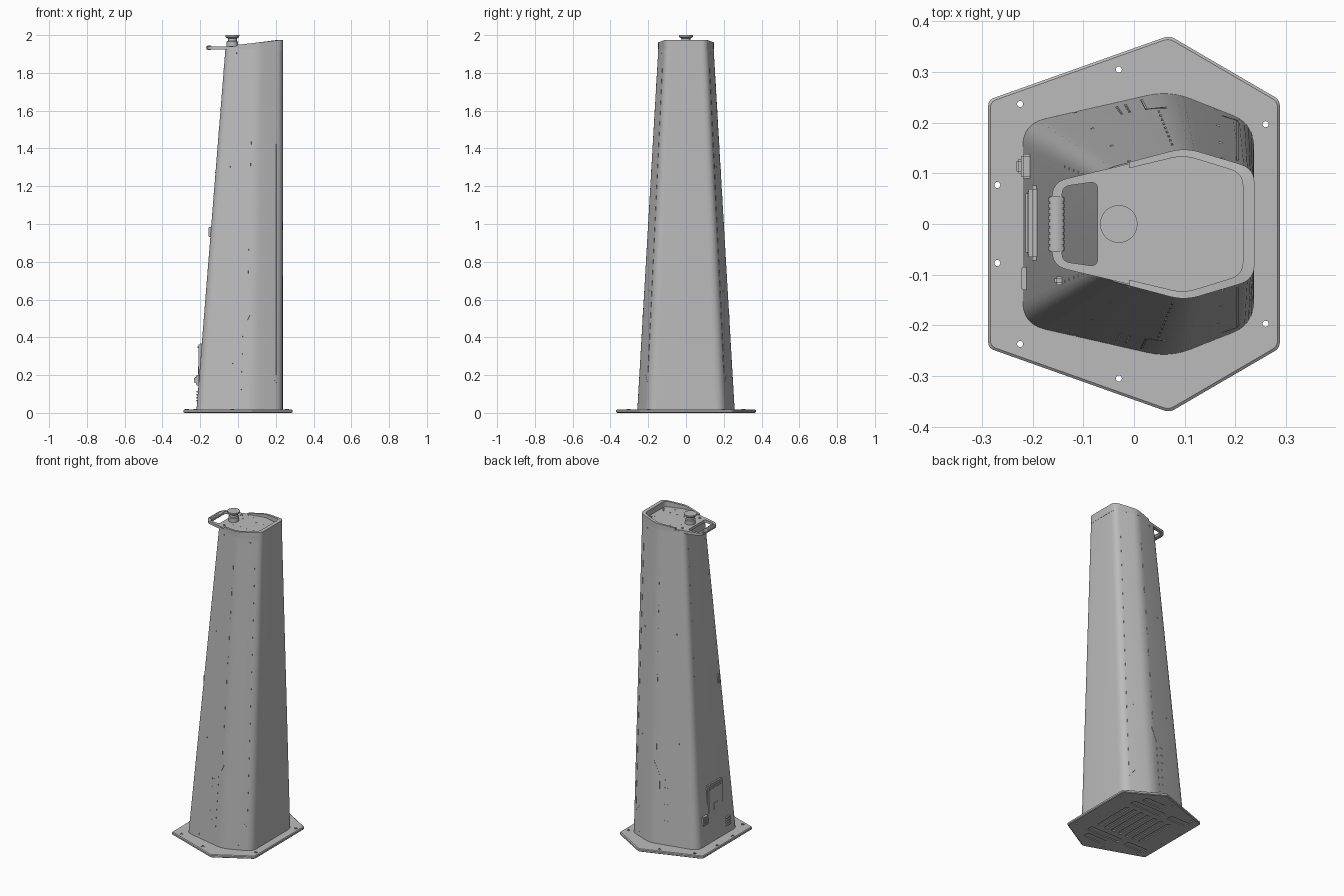
import bpy, bmesh, math
from mathutils import Vector, Matrix

cube = bpy.data.objects.get("Cube")
if cube:
    bpy.data.objects.remove(cube, do_unlink=True)

grey = bpy.data.materials.new("painted grey")
grey.use_nodes = True
COLOR = (0.5, 0.5, 0.5, 1)
grey.diffuse_color = COLOR
grey.node_tree.nodes["Principled BSDF"].inputs["Base Color"].default_value = COLOR

HEIGHT, FLOOR, DECK = 1.935, 0.018, 1.94


def finish(name, bm, smooth=False):
    bmesh.ops.recalc_face_normals(bm, faces=bm.faces)
    mesh = bpy.data.meshes.new(name)
    bm.to_mesh(mesh)
    bm.free()
    ob = bpy.data.objects.new(name, mesh)
    bpy.context.collection.objects.link(ob)
    mesh.materials.append(grey)
    if smooth:
        bpy.ops.object.select_all(action="DESELECT")
        ob.select_set(True)
        bpy.context.view_layer.objects.active = ob
        bpy.ops.object.shade_smooth_by_angle(angle=math.radians(25))
    return ob


def mirrored(half):
    """Complete an outline whose first half lies on the -y side."""
    return half + [(x, -y) for x, y in reversed(half)]


def rounded(points, radius, closed=True, steps=6):
    pts = [Vector(p) for p in points]
    out = []
    for i, p in enumerate(pts):
        if not closed and i in (0, len(pts) - 1):
            out.append(p)
            continue
        a, b = pts[i - 1], pts[(i + 1) % len(pts)]
        a = p + (a - p).normalized() * radius
        b = p + (b - p).normalized() * radius
        for k in range(steps + 1):
            t = k / steps
            out.append(a * (1 - t) ** 2 + p * 2 * t * (1 - t) + b * t * t)
    return out


def loft(bm, rings):
    """Skin a list of (outline, z) rings and cap both ends."""
    loops = [[bm.verts.new((p[0], p[1], z)) for p in ring] for ring, z in rings]
    for low, high in zip(loops, loops[1:]):
        for i in range(len(low)):
            j = (i + 1) % len(low)
            bm.faces.new((low[i], low[j], high[j], high[i]))
    bm.faces.new(loops[0][::-1])
    bm.faces.new(loops[-1])


def prism(name, rings, smooth=False):
    bm = bmesh.new()
    loft(bm, rings)
    return finish(name, bm, smooth)


def disc(x, y, r, sides=16):
    return [(x + r * math.cos(math.tau * k / sides), y + r * math.sin(math.tau * k / sides))
            for k in range(sides)]


def rect(x0, x1, y0, y1):
    return [(x0, y0), (x1, y0), (x1, y1), (x0, y1)]


def carve(target, shapes):
    """Cut vertical prisms (outline, z0, z1) out of an object."""
    bm = bmesh.new()
    for ring, z0, z1 in shapes:
        loft(bm, [(ring, z0), (ring, z1)])
    cutter = finish("cutter", bm)
    cutter.hide_render = True
    mod = target.modifiers.new("cut", "BOOLEAN")
    mod.object, mod.solver = cutter, "EXACT"
    bpy.context.view_layer.objects.active = target
    bpy.ops.object.modifier_apply(modifier=mod.name)
    bpy.data.objects.remove(cutter, do_unlink=True)


def bar(bm, p, q, normal, width, thick):
    """Box along p-q lying on a face with the given normal."""
    d = q - p
    x = d.normalized()
    z = (normal - x * normal.dot(x)).normalized()
    rot = Matrix((x, z.cross(x), z)).transposed().to_4x4()
    bmesh.ops.create_cube(bm, size=1, matrix=Matrix.Translation((p + q) / 2) @ rot
                          @ Matrix.Diagonal((d.length, width, thick, 1)))


# Base plate with bolt holes and a ribbed underside
plate = mirrored([(-.288, -.245), (.07, -.372), (.288, -.245)])
edge = [(x * .985, y * .985) for x, y in plate]
base = prism("base_plate", [(rounded(edge, .012), 0), (rounded(plate, .012), .004),
                            (rounded(plate, .012), .014), (rounded(edge, .012), FLOOR)])
bolts = [(x, s * y) for x, y in ((-.03, .305), (-.225, .237), (.26, .197), (-.27, .077))
         for s in (-1, 1)]
cuts = [(disc(x, y, .006), -.01, .03) for x, y in bolts]
for i in range(7):
    x = -.15 + i * .05
    cuts.append((rounded(rect(x - .012, x + .012, -.13, .13), .011), -.01, .006))
for s in (-1, 1):
    cuts.append((rounded(rect(-.24, -.1, s * .19 - .02, s * .19 + .02), .012), -.01, .006))
    cuts.append((rounded(rect(-.06, .17, s * .19 - .02, s * .19 + .02), .012), -.01, .006))
    cuts.append((rounded(rect(.0, .14, s * .26 - .02, s * .26 + .02), .012), -.01, .006))
carve(base, cuts)


def washers(name, places, z, radius):
    bm = bmesh.new()
    for x, y in places:
        loops = [[bm.verts.new((*p, h)) for p in disc(x, y, r)]
                 for r, h in ((radius, z), (radius, z + .002), (radius * .65, z + .002), (radius * .65, z))]
        for low, high in zip(loops, loops[1:]):
            for i in range(len(low)):
                bm.faces.new((low[i], low[i - 1], high[i - 1], high[i]))
    finish(name, bm)


washers("base_washers", bolts, FLOOR, .01)

# Tapered tower shell
bottom = mirrored([(-.22, -.198), (.07, -.264), (.237, -.198)])
top = mirrored([(-.066, -.107), (.1, -.15), (.237, -.11)])
prism("tower", [(rounded(bottom, .045), FLOOR - .004), (rounded(top, .03), HEIGHT)], True)


def surf(side, u, z):
    """Point on a tower side: u runs along the side, z is the height."""
    t = z / HEIGHT
    ends = [Vector(bottom[k % 6]).lerp(Vector(top[k % 6]), t) for k in (side, side + 1)]
    return ends[0].lerp(ends[1], u).to_3d() + Vector((0, 0, z))


def normal(side):
    across = surf(side, 1, .5) - surf(side, 0, .5)
    return across.cross(surf(side, .5, 1.5) - surf(side, .5, .5)).normalized()


# Seams, dashes and rivets on the tower sides
seams, rivets = bmesh.new(), bmesh.new()


def seam(side, *path, width=.004):
    pts = [surf(side, u, z) for u, z in path]
    for p, q in zip(pts, pts[1:]):
        bar(seams, p, q, normal(side), width, .003)


def rivet(side, u, z, size=.007):
    p = surf(side, u, z)
    bar(rivets, p, p + Vector((0, 0, size)), normal(side), size, .004)


for diag, wide, flip in ((1, 0, False), (3, 4, True)):
    d = (lambda u: 1 - u) if flip else (lambda u: u)
    seam(diag, (d(.62), .2), (d(.8), .16))
    seam(diag, (d(.8), .2), (d(.76), 1.83))
    seam(wide, (d(.94), .52), (d(.8), .44), (d(.8), .1))
    for k in range(9):
        z = .58 + k * .14
        seam(wide, (d(.88), z), (d(.88), z + .045))
    for z in (.04, .64, 1.3, 1.9):
        rivet(diag, d(.55), z)
        rivet(wide, d(.35), z)
    # Vent perforations
    for row in range(6):
        for col in range(2):
            rivet(wide, d(.62 + col * .06), .16 + row * .05, .005)
for k in range(8):
    for u in (.12, .88):
        rivet(5, u, 1.05 + k * .11, .005)
finish("panel_seams", seams)
finish("rivets", rivets)

# Top deck with carry opening
deck = prism("top_deck", [(rounded(mirrored([(-.162, -.083), (.1, -.145), (.232, -.105)]), .03), z)
                          for z in (1.923, DECK)])
window = rounded(mirrored([(-.142, -.074), (-.072, -.084)]), .016)
carve(deck, [(window, 1.91, 1.96)])
washers("deck_washers", [(x, s * y) for x, y in ((-.035, .085), (.2, .063)) for s in (-1, 1)], DECK, .009)
bm = bmesh.new()
for i in range(5):
    for y in (-.095, -.047, .047, .095):
        if i < 4 or abs(y) < .06:
            ring = disc(i * .047, y, .004, 8)
            loft(bm, [(ring, DECK - .002), (ring, DECK + .0015)])
finish("deck_screws", bm)

# Sloped rim around the deck
outer = rounded([(-.01, -.122), (.1, -.151), (.238, -.11), (.238, .11), (.1, .151), (-.01, .122)], .03, False)
inner = rounded([(-.01, -.11), (.098, -.136), (.215, -.1), (.215, .1), (.098, .136), (-.01, .11)], .025, False)
bm = bmesh.new()
sections = []
for o, n in zip(outer, inner):
    high = 1.948 + (o.x + .01) * .11
    sections.append([bm.verts.new((p.x, p.y, z)) for p, z in
                     ((o, 1.925), (o, high), (n, high), (n, 1.925))])
for a, b in zip(sections, sections[1:]):
    for k in range(4):
        bm.faces.new((a[k], a[k - 1], b[k - 1], b[k]))
bm.faces.new(sections[0])
bm.faces.new(sections[-1][::-1])
finish("top_rim", bm, True)

# Ribbed grip on the carry handle
bm = bmesh.new()
for i in range(9):
    y = -.048 + i * .012
    for r, length in ((.0165, .009), (.0145, .012)):
        bmesh.ops.create_cone(bm, cap_ends=True, segments=14, radius1=r, radius2=r, depth=length,
                              matrix=Matrix.Translation((-.153, y, 1.933)) @ Matrix.Rotation(math.pi / 2, 4, "X")
                              @ Matrix.Diagonal((1, .8, 1, 1)))
finish("handle_grip", bm, True)

# Knob on the deck
prism("knob", [(disc(-.03, 0, r, 28), z) for r, z in
               ((.03, 1.938), (.03, 1.965), (.024, 1.968), (.024, 1.982), (.036, 1.99), (.037, 2.0))], True)


# Access panel and fittings on the narrow side
def box(name, x, y, z, bevel=.004):
    bm = bmesh.new()
    size = [b - a for a, b in (x, y, z)]
    centre = [(a + b) / 2 for a, b in (x, y, z)]
    bmesh.ops.create_cube(bm, size=1, matrix=Matrix.Translation(centre) @ Matrix.Diagonal((*size, 1)))
    bmesh.ops.bevel(bm, geom=bm.edges[:], offset=bevel, segments=2, affect="EDGES")
    return finish(name, bm, True)


box("access_panel", (-.208, -.18), (-.072, .076), (.08, .368), .007)
box("panel_latch", (-.212, -.2), (-.025, .025), (.2, .25))
box("panel_handle", (-.214, -.2), (-.06, .064), (.34, .355))
box("connector_body", (-.223, -.19), (.09, .138), (.145, .2))
box("connector_cap", (-.232, -.21), (.1, .128), (.158, .19))
box("side_latch", (-.157, -.13), (-.12, -.104), (.93, .985))
for i in range(4):
    z = .06 + i * .016
    box(f"vent_slat_{i + 1}", (-.222, -.2), (-.13, -.085), (z, z + .008), .002)
